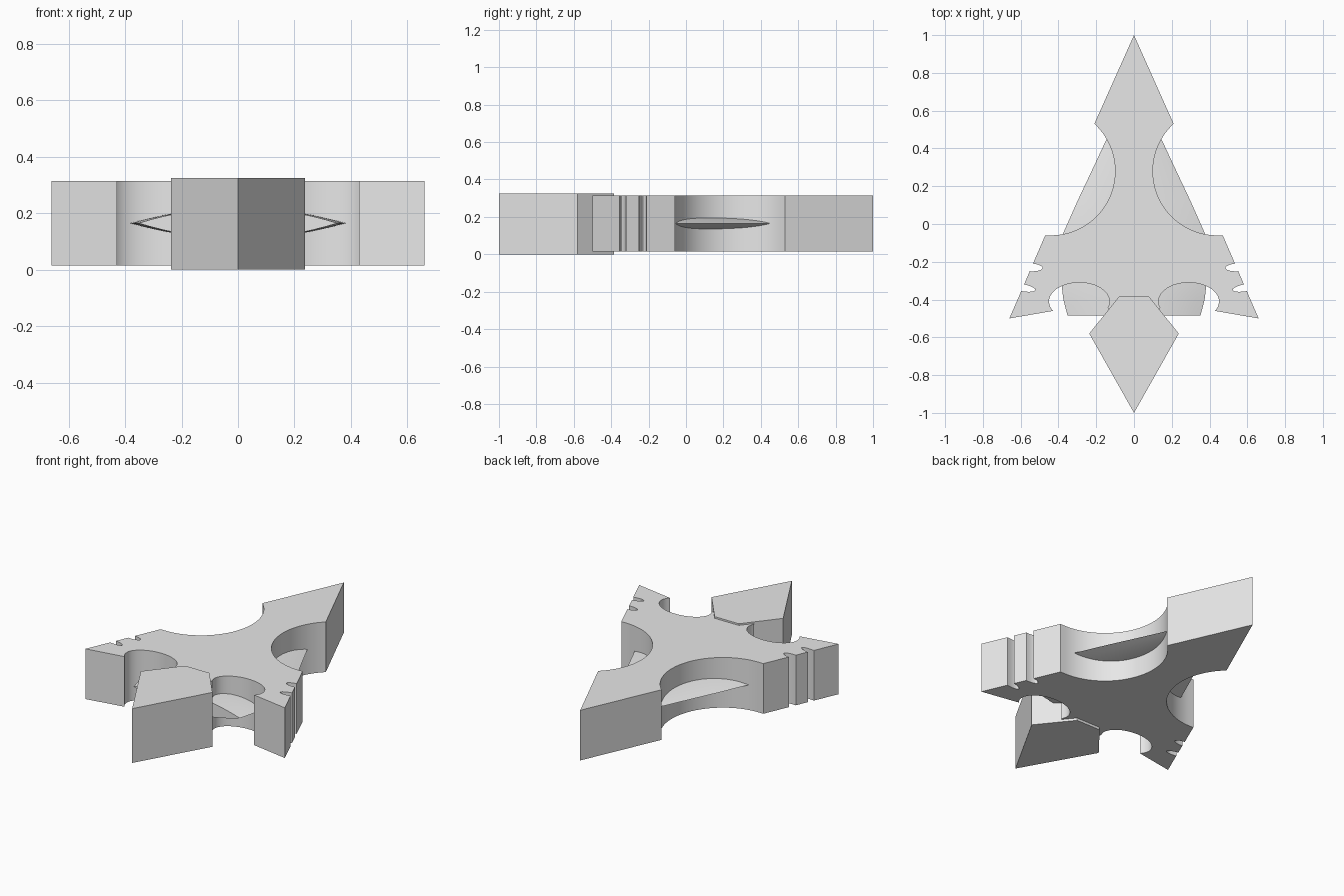
import bpy, bmesh
from math import cos, sin, radians
from mathutils import Vector

cube = bpy.data.objects.get("Cube")
if cube:
    bpy.data.objects.remove(cube, do_unlink=True)

grey = bpy.data.materials.new("plain_grey")
grey.use_nodes = True
grey.diffuse_color = (0.8, 0.8, 0.8, 1)
grey.node_tree.nodes["Principled BSDF"].inputs["Base Color"].default_value = (0.8, 0.8, 0.8, 1)


def finish(name, bm):
    bmesh.ops.recalc_face_normals(bm, faces=bm.faces)
    mesh = bpy.data.meshes.new(name)
    bm.to_mesh(mesh)
    bm.free()
    mesh.materials.append(grey)
    obj = bpy.data.objects.new(name, mesh)
    bpy.context.collection.objects.link(obj)
    bpy.ops.object.select_all(action="DESELECT")
    obj.select_set(True)
    bpy.context.view_layer.objects.active = obj
    bpy.ops.object.shade_smooth_by_angle(angle=radians(30))
    return obj


def slab(name, half, bottom, top):
    """Extrude a right-half outline, mirrored across x = 0."""
    outline = half + [(-x, y) for x, y in reversed(half) if x > 0.001]
    bm = bmesh.new()
    face = bm.faces.new([bm.verts.new((x, y, bottom)) for x, y in outline])
    out = bmesh.ops.extrude_face_region(bm, geom=[face])
    moved = [v for v in out["geom"] if isinstance(v, bmesh.types.BMVert)]
    bmesh.ops.translate(bm, verts=moved, vec=(0, 0, top - bottom))
    return finish(name, bm)


def arc(cx, cy, rx, ry, start, end, n=32):
    angles = [radians(start + (end - start) * i / n) for i in range(n + 1)]
    return [(cx + rx * cos(a), cy + ry * sin(a)) for a in angles]


def notch(p, tip, q, n=10):
    """Rounded slot from p to q, reaching in to tip."""
    p, tip, q = Vector(p), Vector(tip), Vector(q)
    mid = (p + q) / 2
    angles = [radians(180 * i / n) for i in range(n + 1)]
    return [tuple(mid + (p - mid) * cos(a) + (tip - mid) * sin(a)) for a in angles]


# Main body: tail point, large side scoops, notched wings, front scoops
body = [(0, 1.0)]
body += arc(0.44, 0.28, 0.34, 0.34, 132.6, 270, 48)
body += [(0.47, -0.06)]
body += notch((0.535, -0.21), (0.485, -0.235), (0.552, -0.25))
body += notch((0.582, -0.32), (0.523, -0.35), (0.597, -0.355))
body += [(0.66, -0.50)]
body += arc(0.29, -0.41, 0.16, 0.10, -30, 200)
body += [(0.10, -0.50), (0, -0.52)]
slab("main_body", body, 0.015, 0.315)

# Pointed nose, slightly thicker than the body
slab("nose_point", [(0, -1.0), (0.237, -0.58), (0.08, -0.385)], 0.0, 0.325)

# Thin lens-shaped blade running through the scoops: y, half width, half height
rows = [(0.62, 0.06, 0.01), (0.45, 0.145, 0.02), (0.3, 0.215, 0.03),
        (0.12, 0.3, 0.038), (-0.06, 0.38, 0.046), (-0.33, 0.382, 0.055),
        (-0.4, 0.374, 0.055), (-0.485, 0.352, 0.055)]
STEPS = 16
bm = bmesh.new()
rings = []
for y, w, h in rows:
    us = [-1 + 2 * i / STEPS for i in range(STEPS + 1)]
    loop = [(u, 1) for u in us] + [(u, -1) for u in reversed(us[1:-1])]
    rings.append([bm.verts.new((u * w, y, 0.165 + s * h * (1 - u * u))) for u, s in loop])
for a, b in zip(rings, rings[1:]):
    for i in range(len(a)):
        j = (i + 1) % len(a)
        bm.faces.new((a[i], a[j], b[j], b[i]))
bm.faces.new(rings[0])
bm.faces.new(rings[-1])
blade = finish("thin_blade", bm)
# Keep the two thin side edges crisp
for edge in blade.data.edges:
    if all(abs(blade.data.vertices[v].co.z - 0.165) < 0.0001 for v in edge.vertices):
        edge.use_edge_sharp = True
